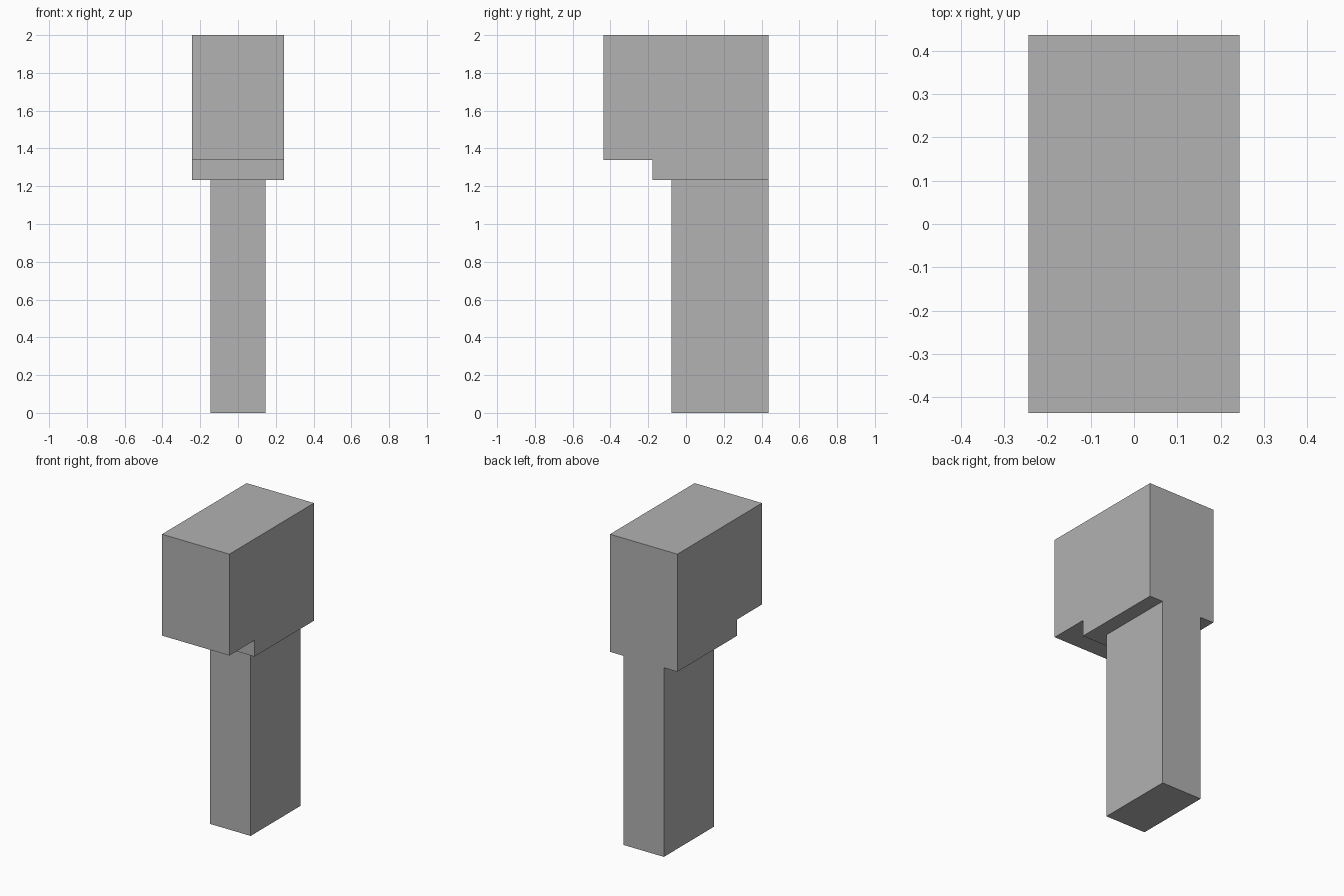
import bpy
import bmesh

cube = bpy.data.objects.get("Cube")
if cube:
    bpy.data.objects.remove(cube, do_unlink=True)

# Single flat grey
grey = bpy.data.materials.new("plain_grey")
grey.use_nodes = True
colour = (0.445, 0.445, 0.445, 1)
grey.diffuse_color = colour
grey.node_tree.nodes["Principled BSDF"].inputs["Base Color"].default_value = colour


def extrude_side_profile(name, profile, half_width):
    """Extrude a (y, z) outline across x, centred on x = 0."""
    bm = bmesh.new()
    face = bm.faces.new([bm.verts.new((-half_width, y, z)) for y, z in profile])
    result = bmesh.ops.extrude_face_region(bm, geom=[face])
    moved = [v for v in result["geom"] if isinstance(v, bmesh.types.BMVert)]
    bmesh.ops.translate(bm, verts=moved, vec=(2 * half_width, 0, 0))
    bmesh.ops.recalc_face_normals(bm, faces=bm.faces)
    mesh = bpy.data.meshes.new(name)
    bm.to_mesh(mesh)
    bm.free()
    mesh.materials.append(grey)
    obj = bpy.data.objects.new(name, mesh)
    bpy.context.collection.objects.link(obj)
    return obj


BACK, FRONT, TOP = 0.436, -0.436, 2.0
HEAD_BOTTOM, STEP_Z, STEP_Y = 1.233, 1.339, -0.178

# Head block with a stepped underside at the front
extrude_side_profile("head_block", [
    (BACK, HEAD_BOTTOM), (BACK, TOP), (FRONT, TOP),
    (FRONT, STEP_Z), (STEP_Y, STEP_Z), (STEP_Y, HEAD_BOTTOM)], 0.243)

# Supporting post, flush with the back of the head
extrude_side_profile("post", [
    (BACK, 0), (BACK, HEAD_BOTTOM), (-0.078, HEAD_BOTTOM), (-0.078, 0)], 0.146)
